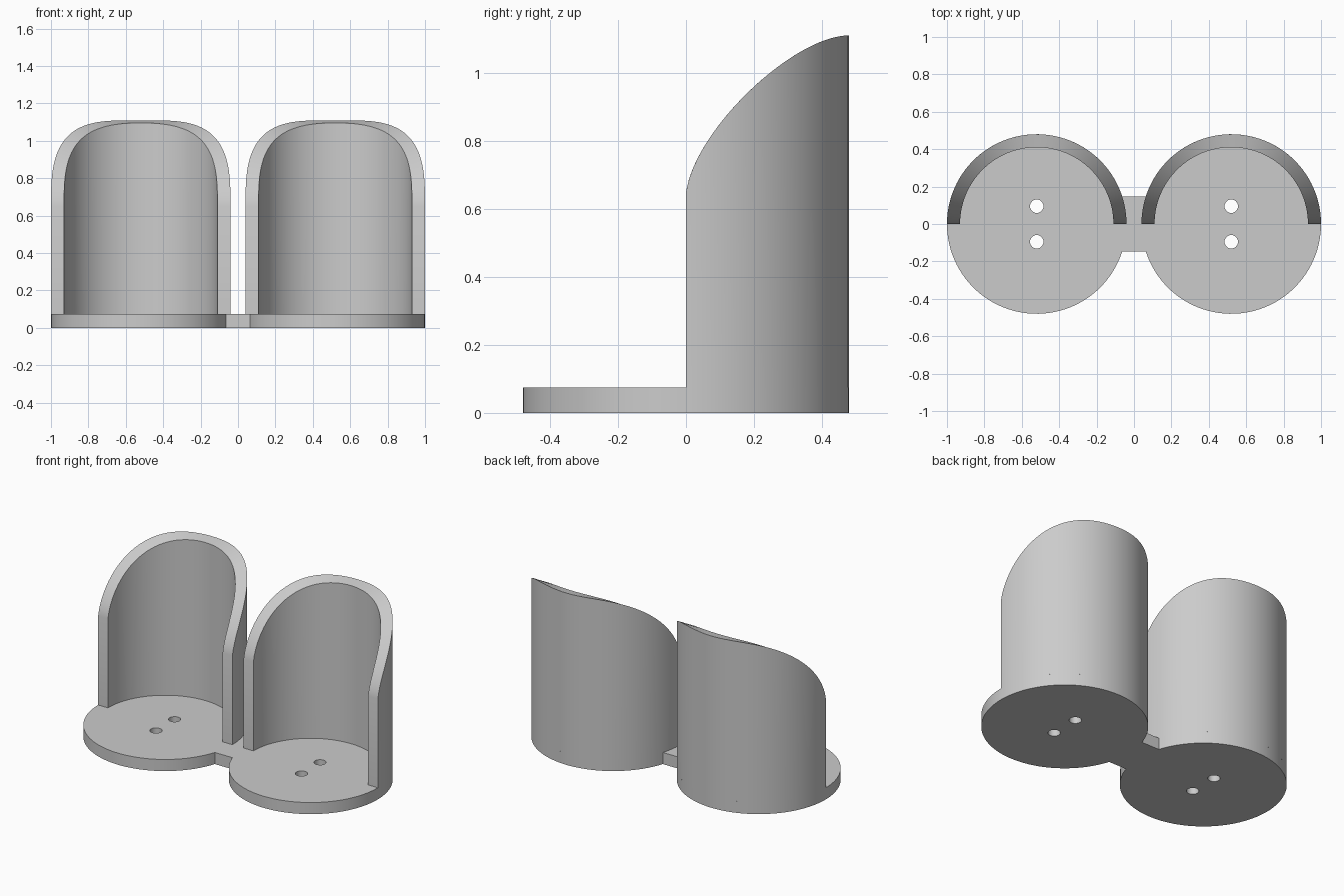
import bpy, bmesh
from math import sin, cos, pi, asin

R_OUT, R_IN, CX = 0.48, 0.41, 0.52      # cup radii and centre offset
BASE_H, BRIDGE = 0.075, 0.147           # plate thickness, half width of bridge
HOLE_R, HOLE_Y = 0.036, 0.095

cube = bpy.data.objects.get("Cube")
if cube:
    bpy.data.objects.remove(cube, do_unlink=True)

grey = bpy.data.materials.new("light grey")
grey.use_nodes = True
colour = (0.6, 0.6, 0.6, 1)
grey.diffuse_color = colour
grey.node_tree.nodes["Principled BSDF"].inputs["Base Color"].default_value = colour


def finish(obj):
    """Select, assign the material and smooth the curved sides."""
    bpy.ops.object.select_all(action='DESELECT')
    obj.select_set(True)
    bpy.context.view_layer.objects.active = obj
    if obj.type == 'CURVE':
        bpy.ops.object.convert(target='MESH')
        obj = bpy.context.object
    bm = bmesh.new()
    bm.from_mesh(obj.data)
    bmesh.ops.remove_doubles(bm, verts=bm.verts, dist=0.0001)
    bmesh.ops.recalc_face_normals(bm, faces=bm.faces)
    bm.to_mesh(obj.data)
    bm.free()
    obj.data.materials.clear()
    obj.data.materials.append(grey)
    bpy.ops.object.shade_smooth_by_angle(angle=pi / 6)


def arc(cx, cy, r, start, end, n):
    return [(cx + r * cos(start + (end - start) * i / n),
             cy + r * sin(start + (end - start) * i / n)) for i in range(n + 1)]


# Base plate: two discs joined by a bridge, with four screw holes
gap = asin(BRIDGE / R_OUT)
outline = (arc(CX, 0, R_OUT, gap - pi, pi - gap, 96)
           + arc(-CX, 0, R_OUT, gap, 2 * pi - gap, 96))
loops = [outline] + [arc(sx * CX, sy * HOLE_Y, HOLE_R, 0, 2 * pi, 32)[:-1]
                     for sx in (-1, 1) for sy in (-1, 1)]
curve = bpy.data.curves.new("base_plate", 'CURVE')
curve.dimensions = '2D'
curve.fill_mode = 'BOTH'
curve.extrude = BASE_H / 2
for pts in loops:
    spline = curve.splines.new('POLY')
    spline.points.add(len(pts) - 1)
    for p, (x, y) in zip(spline.points, pts):
        p.co = (x, y, 0, 1)
    spline.use_cyclic_u = True
plate = bpy.data.objects.new("base_plate", curve)
plate.location.z = BASE_H / 2
bpy.context.collection.objects.link(plate)
finish(plate)


# Rim height: a swept curve rising from the open front to the back
def bezier(t, a, b, c, d):
    s = 1 - t
    return a * s**3 + 3 * b * s * s * t + 3 * c * s * t * t + d * t**3


def rim_height(y):
    lo, hi = 0.0, 1.0
    for _ in range(30):
        mid = (lo + hi) / 2
        if bezier(mid, 0, 0.03, 0.32, R_OUT) < y:
            lo = mid
        else:
            hi = mid
    return bezier(lo, 0.65, 0.84, 1.11, 1.11)


# Half-round cup walls, with sections packed closer near the open ends
def cup_wall(name, cx, n=64):
    bm = bmesh.new()
    rings = []
    for i in range(n + 1):
        u = i / n
        a = pi * (0.4 * u + 0.6 * (1 - cos(pi * u)) / 2)
        section = []
        for r, top in ((R_OUT, 0), (R_OUT, 1), (R_IN, 1), (R_IN, 0)):
            y = max(0.0, r * sin(a))
            z = rim_height(y) if top else BASE_H
            section.append(bm.verts.new((cx + r * cos(a), y, z)))
        rings.append(section)
    for p, q in zip(rings, rings[1:]):
        for k in range(4):
            m = (k + 1) % 4
            bm.faces.new((p[k], p[m], q[m], q[k]))
    bm.faces.new(rings[0])
    bm.faces.new(rings[-1])
    mesh = bpy.data.meshes.new(name)
    bm.to_mesh(mesh)
    bm.free()
    obj = bpy.data.objects.new(name, mesh)
    bpy.context.collection.objects.link(obj)
    finish(obj)


cup_wall("left_cup_wall", CX)
cup_wall("right_cup_wall", -CX)
